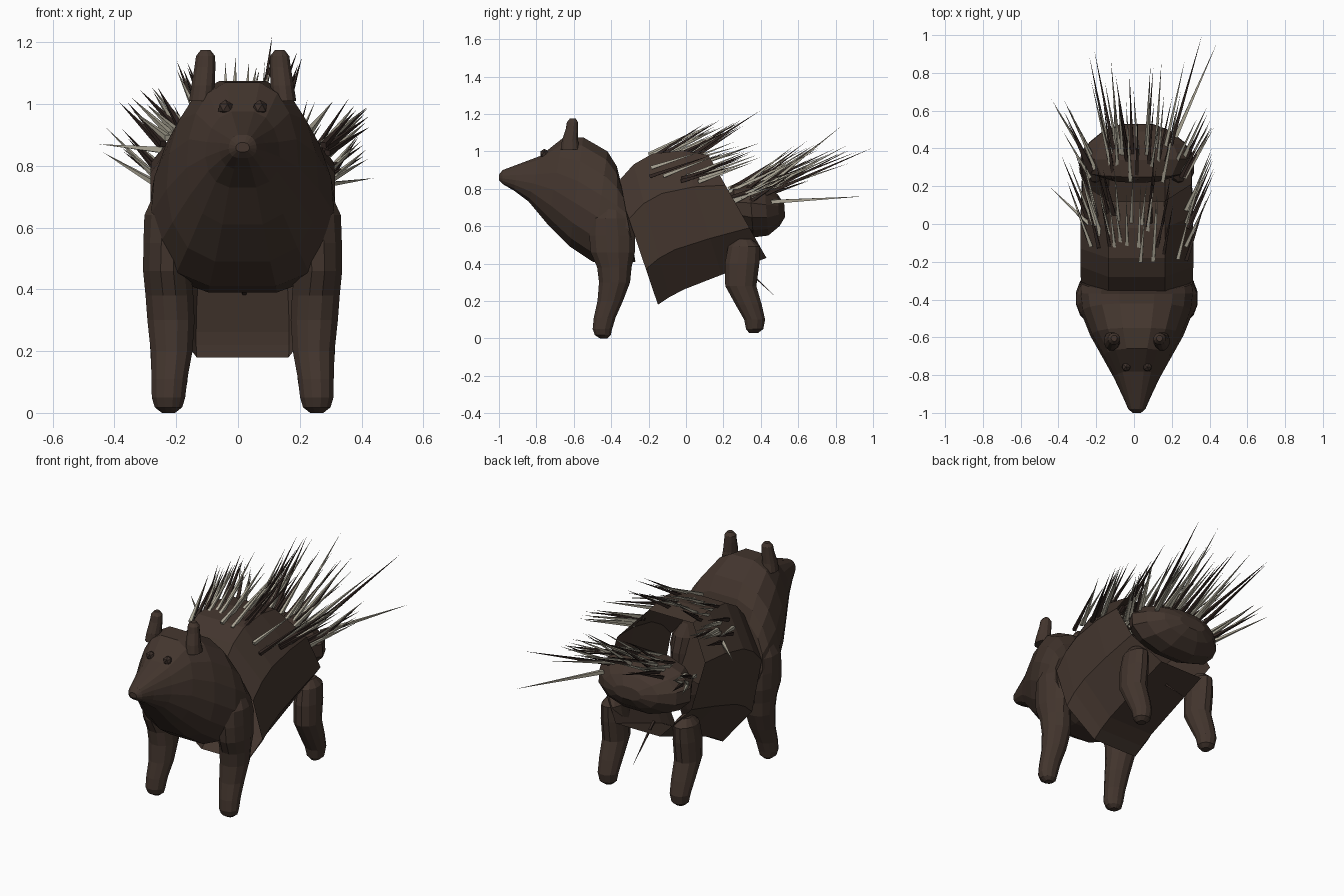
import bpy, bmesh, math, random
from mathutils import Vector

random.seed(5)
CX = 0.015  # body midline


def material(name, rgb):
    m = bpy.data.materials.new(name)
    m.diffuse_color = (*rgb, 1)
    return m


FUR = material("dark brown fur", (0.056, 0.036, 0.027))
PALE = material("pale quill", (0.42, 0.39, 0.31))
DARK = material("dark quill", (0.034, 0.021, 0.017))
EYE = material("eye brown", (0.045, 0.029, 0.023))


def finish(name, bm, mat):
    bmesh.ops.recalc_face_normals(bm, faces=bm.faces)
    me = bpy.data.meshes.new(name)
    bm.to_mesh(me)
    bm.free()
    me.materials.append(mat)
    ob = bpy.data.objects.new(name, me)
    bpy.context.collection.objects.link(ob)
    return ob


def loft(name, rings, sides, power=1.0, egg=0.0, caps=True, mat=FUR):
    """Skin rings given as (x, half width, top (y, z), bottom (y, z))."""
    bm = bmesh.new()
    loops = []
    for x, w, top, bot in rings:
        t, b = Vector((x, *top)), Vector((x, *bot))
        mid, half = (t + b) / 2, (t - b) / 2
        loop = []
        for i in range(sides):
            a = 2 * math.pi * (i + 0.5) / sides
            c, s = math.cos(a), math.sin(a)
            dx = math.copysign(abs(c) ** power, c) * w * (1 - egg * s)
            up = math.copysign(min(1, abs(s) / math.cos(math.pi / sides)), s)
            loop.append(bm.verts.new(mid + half * up + Vector((dx, 0, 0))))
        loops.append(loop)
    for p, q in zip(loops, loops[1:]):
        for i in range(sides):
            j = (i + 1) % sides
            bm.faces.new((p[i], p[j], q[j], q[i]))
    if caps:
        bm.faces.new(loops[0])
        bm.faces.new(loops[-1])
    return finish(name, bm, mat)


def leg(name, side, rings):
    """Rings given as (z, y, depth radius, x, width radius)."""
    loft(name, [(CX + side * x, rx, (y + ry, z), (y - ry, z))
                for z, y, ry, x, rx in rings], 12)


# Head, neck and chest
loft("head_and_chest", [
    (CX, 0.022, (-1.0, 0.875), (-1.0, 0.845)),
    (CX, 0.045, (-0.98, 0.90), (-0.98, 0.825)),
    (CX, 0.075, (-0.90, 0.93), (-0.92, 0.79)),
    (CX, 0.12, (-0.78, 0.975), (-0.84, 0.73)),
    (CX, 0.18, (-0.66, 1.07), (-0.74, 0.61)),
    (CX, 0.245, (-0.55, 1.075), (-0.62, 0.49)),
    (CX, 0.295, (-0.42, 1.00), (-0.50, 0.41)),
    (CX, 0.305, (-0.37, 0.92), (-0.36, 0.39)),
    (CX, 0.30, (-0.35, 0.84), (-0.27, 0.41))], 16, 0.67, 0.09)

# Open shell of the trunk
loft("trunk", [
    (CX, 0.315, (-0.37, 0.83), (-0.15, 0.18)),
    (CX, 0.318, (-0.28, 0.93), (-0.09, 0.22)),
    (CX, 0.318, (-0.18, 0.987), (-0.01, 0.262)),
    (CX, 0.315, (-0.02, 1.005), (0.19, 0.34)),
    (CX, 0.305, (0.12, 0.98), (0.43, 0.43))], 8, 0.78, caps=False)

# Rump
loft("rump", [
    (CX, 0.13, (0.22, 0.78), (0.24, 0.66)),
    (CX, 0.25, (0.25, 0.82), (0.29, 0.57)),
    (CX, 0.30, (0.34, 0.83), (0.36, 0.54)),
    (CX, 0.26, (0.42, 0.81), (0.44, 0.55)),
    (CX, 0.18, (0.49, 0.77), (0.50, 0.60)),
    (CX, 0.09, (0.525, 0.72), (0.53, 0.65))], 12, 0.85)

for side, label in ((-1, "left"), (1, "right")):
    leg("front_leg_" + label, side, [
        (0.74, -0.39, 0.05, 0.215, 0.06), (0.64, -0.40, 0.11, 0.233, 0.088),
        (0.55, -0.395, 0.122, 0.242, 0.082),
        (0.46, -0.392, 0.118, 0.245, 0.08), (0.38, -0.383, 0.092, 0.237, 0.08),
        (0.30, -0.382, 0.083, 0.232, 0.079), (0.20, -0.405, 0.068, 0.23, 0.07),
        (0.11, -0.435, 0.058, 0.237, 0.06), (0.05, -0.447, 0.052, 0.24, 0.056),
        (0.018, -0.445, 0.043, 0.24, 0.046), (0.0, -0.44, 0.02, 0.24, 0.022)])
    leg("hind_leg_" + label, side, [
        (0.53, 0.31, 0.04, 0.235, 0.03), (0.49, 0.31, 0.085, 0.235, 0.06),
        (0.40, 0.30, 0.092, 0.235, 0.07), (0.28, 0.293, 0.083, 0.235, 0.07),
        (0.18, 0.335, 0.07, 0.235, 0.065), (0.10, 0.367, 0.056, 0.235, 0.058),
        (0.05, 0.367, 0.046, 0.235, 0.048), (0.03, 0.362, 0.025, 0.235, 0.025)])
    # Ears
    leg("ear_" + label, side, [
        (1.01, -0.62, 0.05, 0.133, 0.042), (1.06, -0.62, 0.043, 0.128, 0.039),
        (1.12, -0.61, 0.033, 0.122, 0.035), (1.155, -0.607, 0.03, 0.12, 0.032),
        (1.175, -0.605, 0.016, 0.12, 0.016)])
    # Eyes
    bm = bmesh.new()
    bmesh.ops.create_icosphere(bm, subdivisions=1, radius=0.026)
    bmesh.ops.translate(bm, verts=bm.verts,
                        vec=(CX + side * 0.056, -0.757, 0.988))
    finish("eye_" + label, bm, EYE)

# Quills, gathered by colour
quills = {"pale_quills": (bmesh.new(), PALE), "dark_quills": (bmesh.new(), DARK)}


def quill(base, tip, dark, radius=0.0135):
    bm = quills["dark_quills" if dark else "pale_quills"][0]
    base, tip = Vector(base), Vector(tip)
    d = (tip - base).normalized()
    u = d.orthogonal().normalized()
    v = d.cross(u)
    ring = [bm.verts.new(base + radius * (u * math.cos(k * math.pi / 2)
                                          + v * math.sin(k * math.pi / 2)))
            for k in range(4)]
    end = bm.verts.new(tip)
    bm.faces.new(ring[::-1])
    for k in range(4):
        bm.faces.new((ring[k], ring[(k + 1) % 4], end))


def fan(count, degrees, y_range, width, z_low, z_rise, spread, lift, wild, lengths):
    """Quills rooted on an arc over the back; degrees is the arc range per side."""
    for n in range(count):
        a = math.radians(random.uniform(*degrees)) * (1 if n % 2 else -1)
        s, c = math.sin(a), math.cos(a)
        base = Vector((CX + width * s, random.uniform(*y_range), z_low + z_rise * c))
        d = Vector((spread * s + random.uniform(-.09, .09), 1,
                    lift + random.uniform(-wild, wild))).normalized()
        tip = base + d * random.uniform(*lengths)
        tip.x = max(-0.44, min(0.44, tip.x))
        tip.y, tip.z = min(tip.y, 0.95), min(tip.z, 1.2)
        quill(base, tip, n % 5 in (1, 2))


# Trunk: top, then flanks; rump: top, then flanks
fan(22, (0, 32), (-0.2, 0.06), 0.275, 0.785, 0.20, 0.40, 0.56, 0.10, (0.28, 0.40))
fan(20, (42, 76), (-0.2, 0.08), 0.285, 0.79, 0.19, 0.42, 0.36, 0.10, (0.30, 0.40))
fan(26, (0, 40), (0.22, 0.42), 0.25, 0.68, 0.12, 0.36, 0.58, 0.25, (0.36, 0.56))
fan(16, (50, 85), (0.24, 0.38), 0.26, 0.72, 0.08, 0.55, 0.52, 0.22, (0.30, 0.40))

# Longest quills and the stray one under the belly
quill((0.08, 0.03, 0.98), (0.11, 0.40, 1.22), True)
quill((0.19, 0.40, 0.76), (0.36, 1.0, 1.02), True, 0.015)
quill((0.22, 0.46, 0.73), (0.44, 0.96, 0.76), False, 0.015)
quill((-0.10, 0.36, 0.78), (-0.21, 0.92, 1.0), True, 0.015)
quill((-0.24, 0.0, 0.85), (-0.45, 0.20, 0.87), False)
quill((0.02, 0.27, 0.42), (0.02, 0.47, 0.23), True, 0.01)

for name, (bm, mat) in quills.items():
    finish(name, bm, mat)
